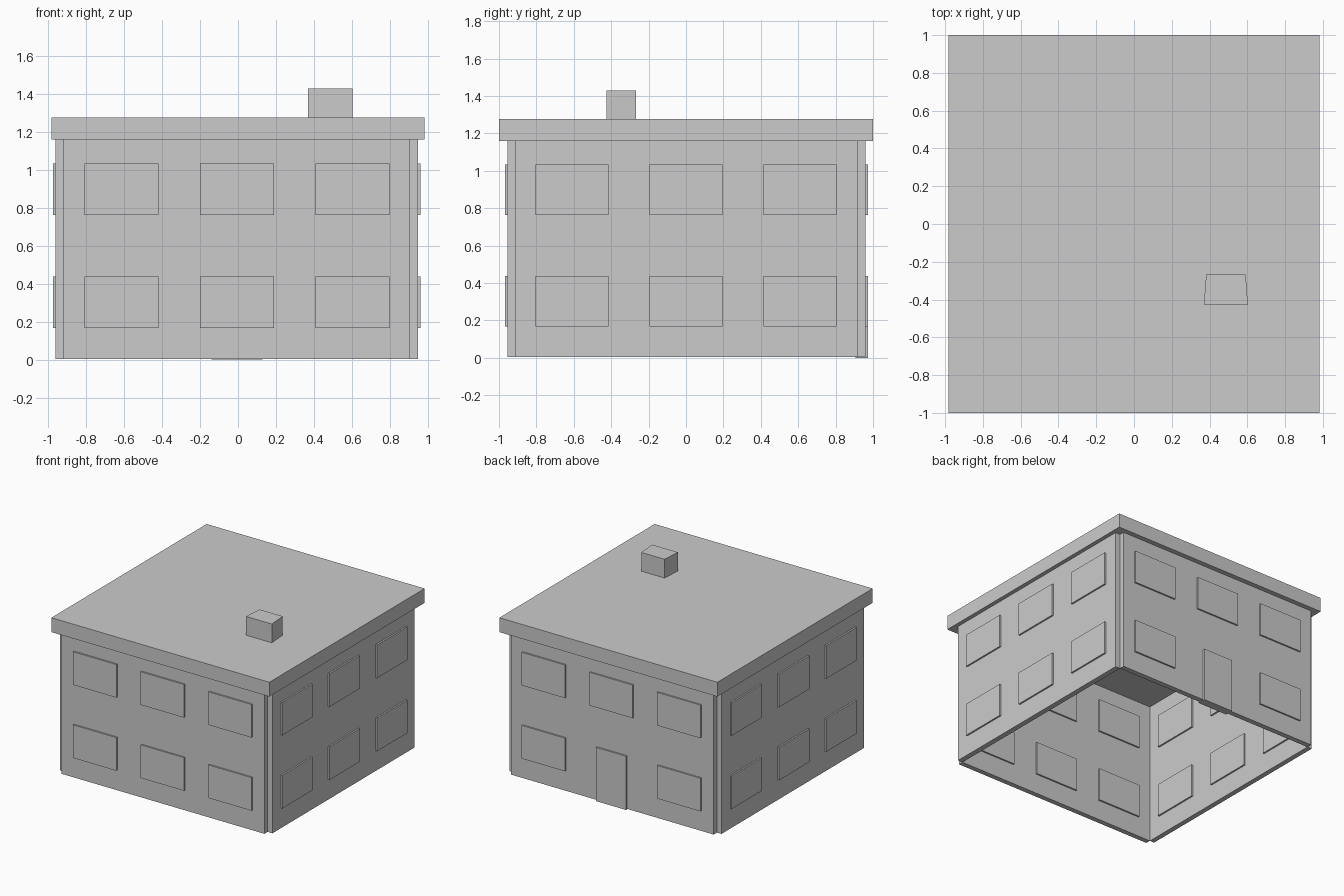
import bpy, bmesh

if "Cube" in bpy.data.objects:
    bpy.data.objects.remove(bpy.data.objects["Cube"])

def prism(name, x, y, z, inset=0.0):
    """Box from (min, max) ranges; inset narrows the rear edge in x."""
    bm = bmesh.new()
    base = [bm.verts.new(p) for p in (
        (x[0], y[0], z[0]), (x[0] + inset, y[1], z[0]),
        (x[1] - inset, y[1], z[0]), (x[1], y[0], z[0]))]
    face = bm.faces.new(base)
    top = bmesh.ops.extrude_face_region(bm, geom=[face])
    bmesh.ops.translate(bm, vec=(0, 0, z[1] - z[0]),
                        verts=[v for v in top["geom"] if isinstance(v, bmesh.types.BMVert)])
    bmesh.ops.recalc_face_normals(bm, faces=bm.faces)
    mesh = bpy.data.meshes.new(name)
    bm.to_mesh(mesh)
    bm.free()
    obj = bpy.data.objects.new(name, mesh)
    bpy.context.collection.objects.link(obj)
    return obj

# Outer and inner wall planes
XO, XI = (-0.963, 0.95), (-0.922, 0.907)
YO, YI = (-0.955, 0.96), (-0.914, 0.918)
WALL_Z = (0.004, 1.16)
PROUD = 0.013        # how far panes stand out on both sides of a wall

def grow(r):
    return (r[0] - PROUD, r[1] + PROUD)

slabs = {
    "front": ("x", (YO[0], YI[0])),
    "back": ("x", (YI[1], YO[1])),
    "left": ("y", (XO[0], XI[0])),
    "right": ("y", (XI[1], XO[1])),
}
columns = {"x": (-0.615, -0.005, 0.605), "y": (-0.61, 0.0, 0.61)}
rows = ((0.168, 0.438), (0.764, 1.034))

# Walls (leaving notched corners) and windows
for side, (axis, depth) in slabs.items():
    if axis == "x":
        prism(side + "_wall", XI, depth, WALL_Z)
    else:
        prism(side + "_wall", depth, YI, WALL_Z)
    for r, z in enumerate(rows):
        for c, mid in enumerate(columns[axis]):
            if side == "back" and r == 0 and c == 1:
                continue        # the door goes here
            span = (mid - 0.195, mid + 0.195)
            name = f"{side}_window_{r}_{c}"
            if axis == "x":
                prism(name, span, grow(depth), z)
            else:
                prism(name, grow(depth), span, z)

# Door
prism("back_door", (-0.14, 0.13), grow(slabs["back"][1]), (0.0, 0.438))

# Flat roof and chimney
prism("roof", (-0.983, 0.983), (-1.0, 1.0), (1.16, 1.277))
prism("chimney", (0.37, 0.603), (-0.425, -0.268), (1.277, 1.43), inset=0.012)
